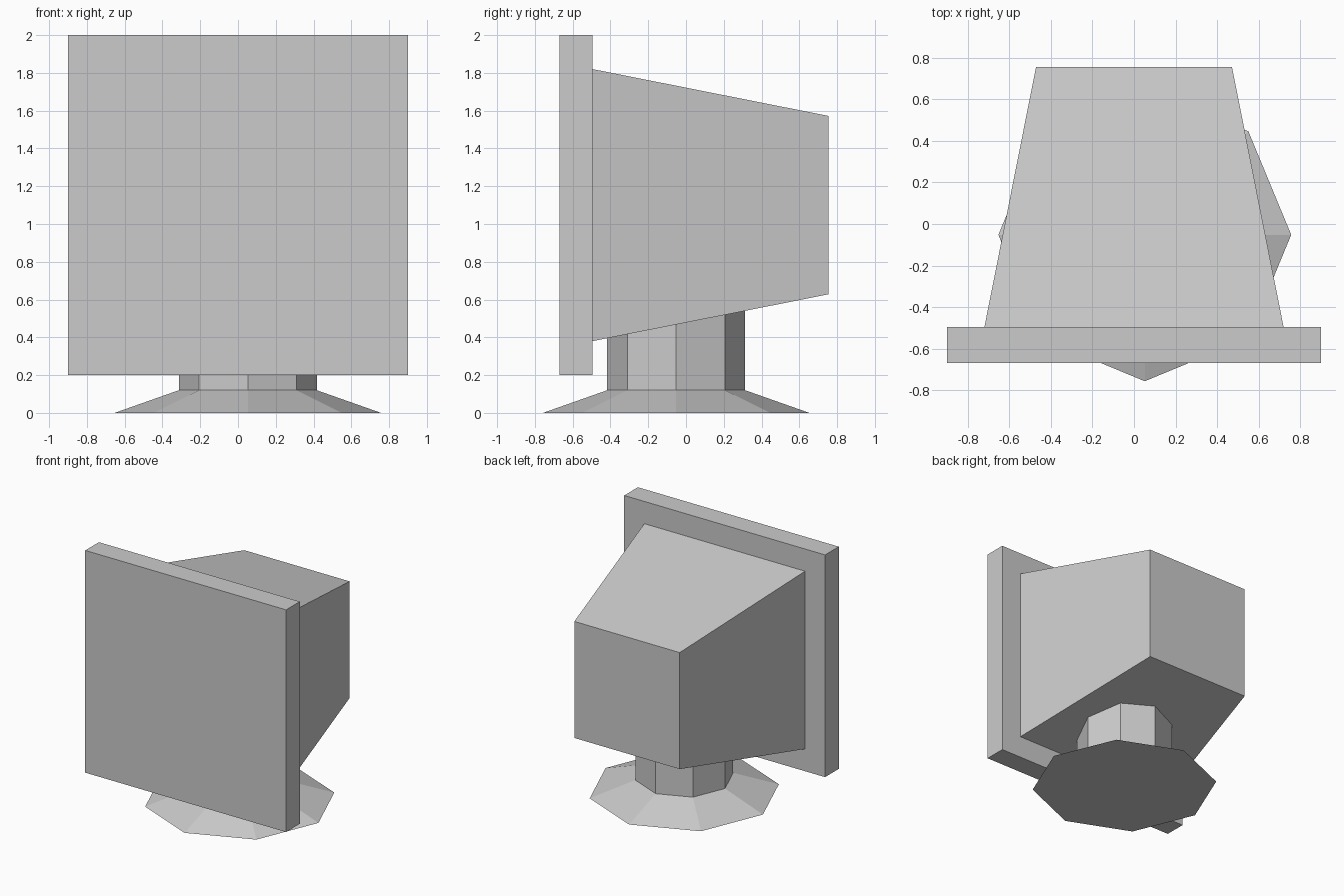
import bpy, bmesh
from mathutils import Vector

if "Cube" in bpy.data.objects:
    bpy.data.objects.remove(bpy.data.objects["Cube"])


def make_object(name, bm):
    bmesh.ops.recalc_face_normals(bm, faces=bm.faces)
    mesh = bpy.data.meshes.new(name)
    bm.to_mesh(mesh)
    bm.free()
    obj = bpy.data.objects.new(name, mesh)
    bpy.context.collection.objects.link(obj)
    return obj


def square_block(name, y_front, half_front, y_back, half_back, z_mid):
    """Square-section block along y, optionally tapering to the back."""
    bm = bmesh.new()
    bmesh.ops.create_cube(bm, size=2)
    for v in bm.verts:
        y, h = (y_front, half_front) if v.co.y < 0 else (y_back, half_back)
        v.co = Vector((v.co.x * h, y, z_mid + v.co.z * h))
    return make_object(name, bm)


# Thick front panel
square_block("screen_panel", -0.67, 0.90, -0.495, 0.90, 1.10)

# Tapered rear housing
square_block("rear_housing", -0.495, 0.72, 0.755, 0.472, 1.10)

# Octagonal stand: flared foot and straight neck in one mesh
bm = bmesh.new()
foot = bmesh.ops.create_circle(bm, cap_ends=True, segments=8, radius=0.705)
edges = bm.edges[:]
for radius_scale, z in ((0.365 / 0.705, 0.12), (1.0, 0.56)):
    new = bmesh.ops.extrude_edge_only(bm, edges=edges)["geom"]
    edges = [e for e in new if isinstance(e, bmesh.types.BMEdge)
             and all(v in new for v in e.verts)]
    for v in (g for g in new if isinstance(g, bmesh.types.BMVert)):
        v.co = Vector((v.co.x * radius_scale, v.co.y * radius_scale, z))
bmesh.ops.holes_fill(bm, edges=[e for e in bm.edges if e.is_boundary])
stand = make_object("stand", bm)
stand.location = (0.052, -0.052, 0)
